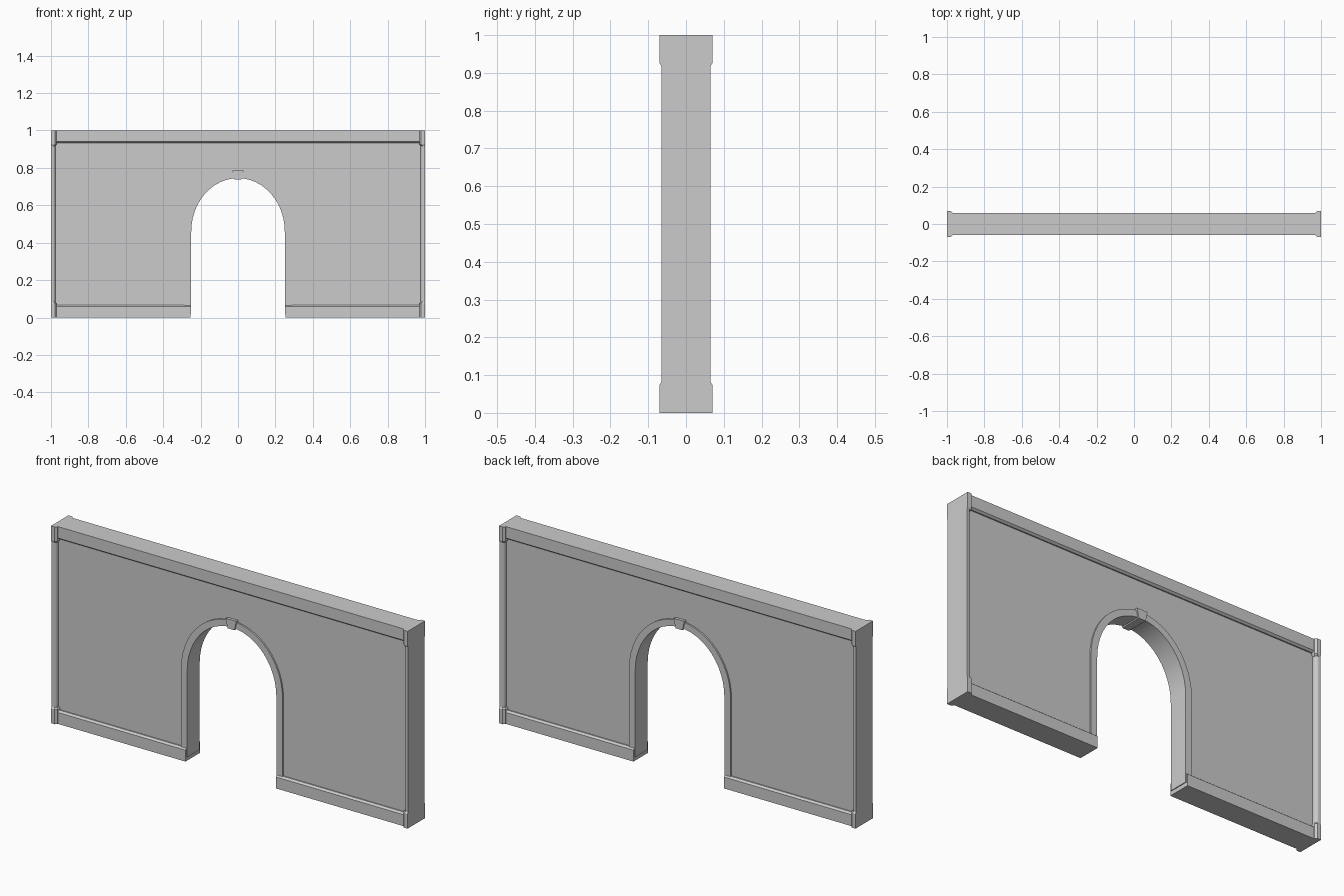
import bpy, bmesh, math

if "Cube" in bpy.data.objects:
    bpy.data.objects.remove(bpy.data.objects["Cube"])

SPRING = 0.46


def finish(name, bm, smooth=False):
    bmesh.ops.remove_doubles(bm, verts=bm.verts, dist=1e-5)
    bmesh.ops.recalc_face_normals(bm, faces=bm.faces)
    me = bpy.data.meshes.new(name)
    bm.to_mesh(me)
    bm.free()
    ob = bpy.data.objects.new(name, me)
    bpy.context.collection.objects.link(ob)
    if smooth:
        bpy.ops.object.select_all(action='DESELECT')
        ob.select_set(True)
        bpy.context.view_layer.objects.active = ob
        bpy.ops.object.shade_smooth_by_angle(angle=math.radians(35))
    return ob


def loft(name, rings, smooth=False):
    """Skin a stack of matching rings and cap both ends."""
    bm = bmesh.new()
    vs = [[bm.verts.new(p) for p in r] for r in rings]
    n = len(vs[0])
    for a, b in zip(vs, vs[1:]):
        for i in range(n):
            j = (i + 1) % n
            bm.faces.new((a[i], a[j], b[j], b[i]))
    bm.faces.new(vs[0])
    bm.faces.new(vs[-1])
    return finish(name, bm, smooth)


def extrude_y(name, pts, half, smooth=False):
    return loft(name, [[(x, s * half, z) for x, z in pts] for s in (-1, 1)], smooth)


def extrude_x(name, pts, x0, x1):
    return loft(name, [[(x, y, z) for y, z in pts] for x in (x0, x1)])


def arch(half_width, rise, foot, n=24):
    """Left foot, over the elliptical head, to right foot."""
    pts = [(-half_width, foot)]
    for i in range(n + 1):
        a = math.pi * (1 - i / n)
        pts.append((half_width * math.cos(a), SPRING + rise * math.sin(a)))
    return pts + [(half_width, foot)]


# wall panel with the doorway cut out of its outline
extrude_y("wall", [(-0.99, 0.01)] + arch(0.262, 0.297, 0.01)
          + [(0.99, 0.01), (0.99, 0.99), (-0.99, 0.99)], 0.042, True)

# raised arch surround, same on both faces
bm = bmesh.new()
inner, outer = arch(0.25, 0.285, 0.02), arch(0.285, 0.318, 0.02)
rows = [[bm.verts.new((x, y, z)) for x, z in pts]
        for pts, y in ((inner, -0.05), (outer, -0.05), (outer, 0.05), (inner, 0.05))]
for i in range(len(inner) - 1):
    for k in range(4):
        a, b = rows[k], rows[(k + 1) % 4]
        bm.faces.new((a[i], a[i + 1], b[i + 1], b[i]))
for i in (0, len(inner) - 1):
    bm.faces.new([r[i] for r in rows])
finish("arch_surround", bm, True)

# keystone
extrude_y("keystone", [(-0.019, 0.738), (0.019, 0.738), (0.03, 0.786), (-0.03, 0.786)], 0.056)

# skirting on each side of the doorway, and the top rail, with small bevels
base = [(-0.058, 0), (0.058, 0), (0.058, 0.058), (0.048, 0.066), (-0.048, 0.066), (-0.058, 0.058)]
extrude_x("skirting_left", base, -0.99, -0.254)
extrude_x("skirting_right", base, 0.254, 0.99)
extrude_x("top_rail", [(y, 1 - z) for y, z in base], -0.99, 0.99)


def post_ring(side, x_in, y, r, z, n):
    """Post cross-section: flat outer end, rounded or chamfered inner corners."""
    pts = [(1, -y)]
    for s in (-1, 1):
        arc = []
        for i in range(n + 1):
            a = math.pi / 2 * i / n
            arc.append((x_in + r * (1 - math.sin(a)), s * (y - r + r * math.cos(a))))
        pts += arc if s < 0 else arc[::-1]
    pts.append((1, y))
    return [(side * px, py, z) for px, py in pts]


for side, tag in ((-1, "left"), (1, "right")):
    # rounded end post
    loft("end_post_" + tag, [post_ring(side, 0.976, 0.065, 0.016, z, 6) for z in (0.03, 0.97)], True)
    # corner blocks at foot and head
    for label, f in (("foot", lambda z: z), ("head", lambda z: 1 - z)):
        loft("corner_%s_%s" % (label, tag),
             [post_ring(side, x, y, 0.009, f(z), 1)
              for x, y, z in ((0.970, 0.07, 0), (0.970, 0.07, 0.074), (0.975, 0.065, 0.082))])
